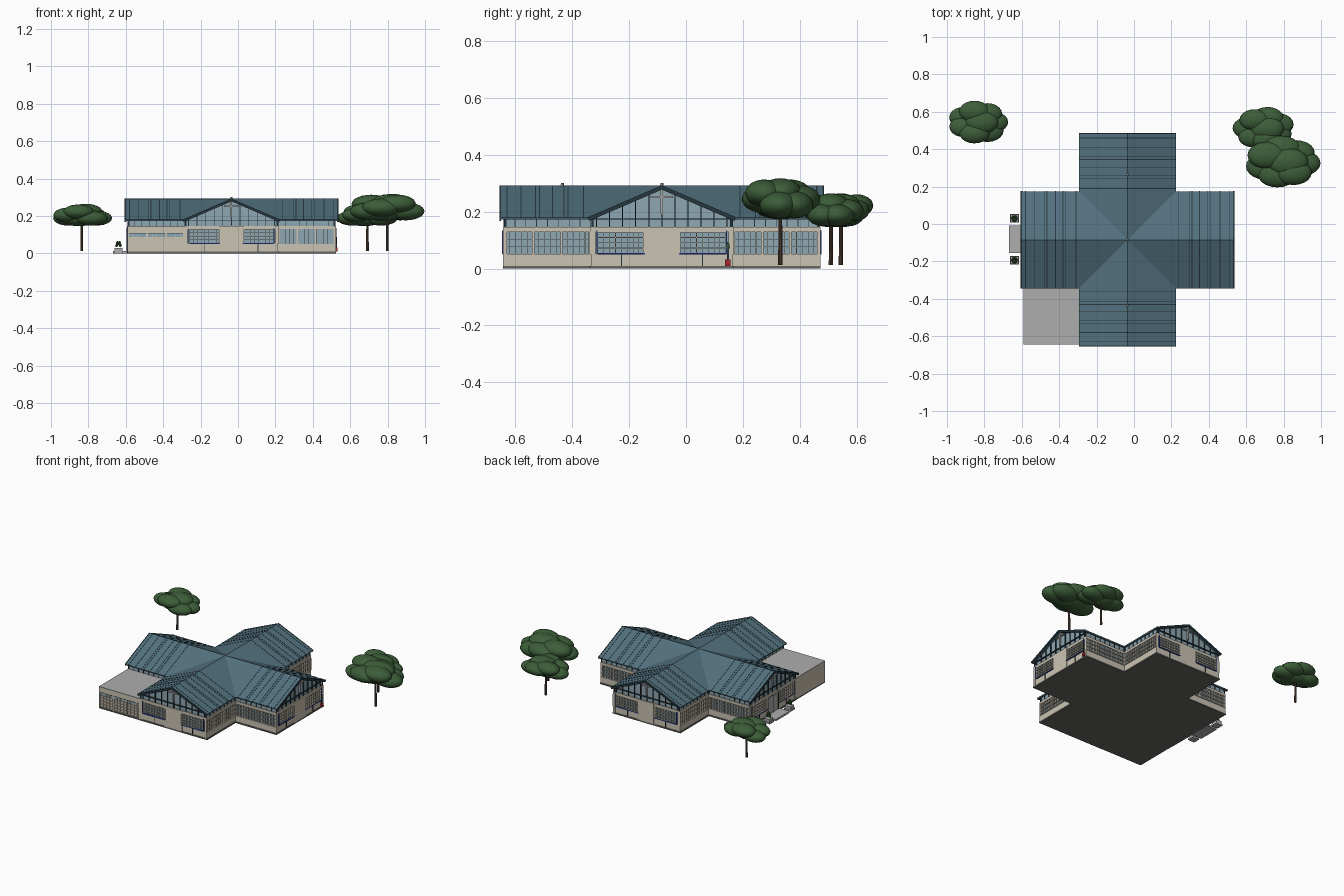
import bpy, bmesh, random
from math import pi, atan, cos, sin, hypot
from mathutils import Matrix, Vector

if "Cube" in bpy.data.objects:
    bpy.data.objects.remove(bpy.data.objects["Cube"])

random.seed(4)
CX, CY = -0.035, -0.085           # centre of the cross plan
WL, WW = 0.555, 0.25              # wall half length / half width
RL, RW = 0.57, 0.26               # roof half length / half width
EAVE, RIDGE = 0.18, 0.292
SLOPE = (RIDGE - EAVE) / RW
T = Matrix.Translation


def R(a, axis='Z'):
    return Matrix.Rotation(a, 4, axis)


def material(name, r, g, b):
    m = bpy.data.materials.new(name)
    m.diffuse_color = (r, g, b, 1)
    m.use_nodes = True
    m.node_tree.nodes["Principled BSDF"].inputs["Base Color"].default_value = m.diffuse_color
    return m


CREAM = material("cream", .60, .55, .45)
GLASS = material("glass", .27, .39, .44)
ROOF = material("roof_blue", .085, .165, .21)
DARK = material("dark_timber", .02, .04, .05)
GREY = material("grey", .42, .42, .42)
FLOOR = material("floor", .13, .13, .12)
BLUE = material("blue_trim", .02, .04, .30)
LEAF = material("leaf", .045, .11, .04)
BARK = material("bark", .10, .06, .04)
RED = material("red", .4, .02, .03)
parts = {}


def part(name, mat):
    if name not in parts:
        parts[name] = (bmesh.new(), mat)
    return parts[name][0]


def box(name, mat, lo, hi, M=Matrix()):
    lo, hi = Vector(lo), Vector(hi)
    bmesh.ops.create_cube(part(name, mat), size=1,
                          matrix=M @ T((lo + hi) / 2) @ Matrix.Diagonal((*(hi - lo), 1)))


def ball(name, mat, c, r, sub=2):
    bmesh.ops.create_icosphere(part(name, mat), subdivisions=sub, radius=1,
                               matrix=T(c) @ Matrix.Diagonal((*r, 1)))


def prism(name, mat, profile, length, M):
    bm = part(name, mat)
    a, b = [[bm.verts.new(M @ Vector((x, s * length, z))) for x, z in profile] for s in (-1, 1)]
    n = len(profile)
    bm.faces.new(a)
    bm.faces.new(b[::-1])
    for i in range(n):
        bm.faces.new((a[i], b[i], b[(i + 1) % n], a[(i + 1) % n]))


# window with a grid of bars; wall frame: x along, -y outward
def window(W, x0, x1, z0, z1, cols, rows):
    for i in range(cols + 1):
        x = x0 + (x1 - x0) * i / cols
        box("window_bars", CREAM, (x - .001, -.004, z0), (x + .001, .008, z1), W)
    for j in range(rows + 1):
        z = z0 + (z1 - z0) * j / rows
        box("window_bars", CREAM, (x0, -.004, z - .001), (x1, .008, z + .001), W)


CENTRE = T((CX, CY, 0))

# glazed core: two crossing gabled prisms
g = WW - .006
core = [(-g, .008), (g, .008), (g, EAVE - .003), (0, RIDGE - .012), (-g, EAVE - .003)]
for k in (0, 1):
    prism("glazed_core", GLASS, core, WL - .006, CENTRE @ R(k * pi / 2))

for k in range(4):                # front, right, back, left wings
    A = CENTRE @ R(k * pi / 2)
    # floor
    box("floor_slab", FLOOR, (-WW - .004, -WL - .004, 0), (WW + .004, 0, .009), A)

    # side walls of the wing
    h = (WL - WW) / 2
    for s in (-1, 1):
        W = A @ T((s * WW, -WW - h, 0)) @ R(s * pi / 2)
        box("side_wall", CREAM, (-h, 0, .009), (h, .01, .05), W)
        box("side_lintel", CREAM, (-h, -.002, .13), (h, .01, .147), W)
        for i in range(4):
            x = -h + .004 + (2 * h - .008) * i / 3
            box("side_post", CREAM, (x - .004, 0, .009), (x + .004, .01, .147), W)
        window(W, -h, h, .05, .13, 15, 3)
        for i in range(9):
            x = -h + 2 * h * i / 8
            box("eave_studs", DARK, (x - .0012, .002, .147), (x + .0012, .01, .184), W)

    # end wall
    W = A @ T((0, -WL, 0))
    box("end_lintel", CREAM, (-WW, -.002, .128), (WW, .01, .147), W)
    box("end_wall", CREAM, (-WW, 0, .009), (WW, .01, .052), W)
    if k == 3:                    # entrance
        box("entrance_door", GREY, (-.055, -.002, .01), (.055, .01, .12), W)
        for x in (-.055, 0, .055):
            box("door_frame", DARK, (x - .002, -.005, .01), (x + .002, .01, .128), W)
    else:
        box("centre_panel", CREAM, (-.055, -.004, .009), (.055, .01, .147), W)
    for s in (-1, 1):
        a, b = sorted((s * .06, s * .225))
        window(W, a, b, .054, .128, 8, 4)
        box("window_sill", BLUE, (a, -.006, .05), (b, .008, .055), W)
        c = (a + b) / 2
        box("sill_post", DARK, (c - .002, -.003, .01), (c + .002, .006, .05), W)
        for x in (.058, .242):
            box("end_post", CREAM, (s * x - .008, -.003, .009), (s * x + .008, .01, .147), W)
        box("corner_pipe", BLUE, (s * .228 - .002, -.007, .052), (s * .228 + .002, .003, .135), W)

    # gable timbers and light cross brace
    for i in range(-5, 6):
        x = i * .046
        box("gable_studs", DARK, (x - .0018, -.001, .147),
            (x + .0018, .01, RIDGE - .01 - SLOPE * abs(x)), W)
    box("gable_tie", DARK, (-WW, -.002, .172), (WW, .01, .177), W)
    box("gable_cross", GREY, (-.004, -.006, .19), (.004, .004, .28), W)
    box("gable_cross", GREY, (-.04, -.006, .249), (.04, .004, .256), W)

    # roof planes, bargeboards and seams
    bm = part("roof", ROOF)
    ang, L = atan(SLOPE), hypot(RW, RIDGE - EAVE)
    for s in (-1, 1):
        pts = [(0, 0, RIDGE), (0, -RL, RIDGE), (s * RW, -RL, EAVE), (s * RW, -RW, EAVE)]
        bm.faces.new([bm.verts.new(A @ Vector(p)) for p in pts[::s]])
        for d in (.275, .33, .345, .385, .43, .445, .495, .545):
            x0, x1 = sorted((0, s * L))
            box("roof_seams", DARK, (x0, -.0018, -.002), (x1, .0018, .001),
                A @ T((0, -d, RIDGE)) @ R(s * ang, 'Y'))
        box("bargeboard", DARK, (x0, -.004, -.013), (x1, .002, .001),
            A @ T((0, -RL + .003, RIDGE)) @ R(s * ang, 'Y'))

# ridge finials
for y in (CY - .35, CY, CY + .35):
    bmesh.ops.create_cone(part("ridge_finial", GREY), cap_ends=True, segments=8, radius1=.007,
                          radius2=.005, depth=.016, matrix=T((CX, y, RIDGE + .001)))

# flat-roofed garage in the front left corner
GX, GY, GX1, GY1 = -.592, -.643, -.285, -.335
box("garage_floor", FLOOR, (GX, GY, 0), (GX1, GY1, .009))
box("garage_walls", CREAM, (GX, GY + .008, .009), (GX1, GY1, .142))
box("garage_roof", GREY, (GX, GY, .142), (GX1, GY1, .147))
box("garage_lintel", CREAM, (GX, GY, .112), (GX1, GY + .01, .142))
dw = (GX1 - GX) / 3
for i in range(3):
    x = GX + i * dw
    box("garage_post", CREAM, (x, GY, .009), (x + .008, GY + .01, .115))
    box("garage_glazing", GLASS, (x + .008, GY + .006, .088), (x + dw, GY + .01, .106))
    W = T((x, GY + .006, 0))
    window(W, .008, dw, .012, .106, 4, 5)
    box("garage_door_rail", DARK, (.008, -.003, .106), (dw, .002, .11), W)
box("garage_post", CREAM, (GX1 - .008, GY, .009), (GX1, GY + .01, .115))

# entrance step and two planters
box("entrance_step", GREY, (-.668, -.155, 0), (-.592, -.007, .012))
for y in (-.194, .03):
    box("planter", GREY, (-.664, y - .023, 0), (-.614, y + .023, .012))
    box("planter", GREY, (-.660, y - .020, .012), (-.618, y + .020, .03))
    for i in range(6):
        a = i * pi / 3
        ball("planter_bush", LEAF, (-.639 + .01 * cos(a), y + .01 * sin(a), .042 + .008 * (i % 3)),
             (.009, .009, .009), 1)

# red pot with a plant beside the right gable
box("red_pot", RED, (.518, .138, .009), (.532, .157, .032))
box("pot_plant", DARK, (.522, .144, .032), (.528, .151, .07))
ball("pot_plant_top", LEAF, (.525, .147, .078), (.005, .007, .015), 1)


# trees: flattened overlapping leaf clumps on a thin trunk
def tree(x, y, rx, ry, z0, z1, turn):
    hz = z1 - z0
    for i in range(7):
        a = turn + i * 2 * pi / 7
        q = random.uniform(.48, .54)
        ball("tree_crown", LEAF, (x + rx * .5 * cos(a), y + ry * .5 * sin(a),
                                  z0 + hz * (.36 + .14 * (i % 3))),
             (rx * q, ry * q, hz * .33), 3)
    ball("tree_crown", LEAF, (x + rx * .12, y, z1 - hz * .33), (rx * .55, ry * .55, hz * .33), 3)
    ball("tree_crown", LEAF, (x - rx * .1, y, z0 + hz * .35), (rx * .6, ry * .6, hz * .35), 3)
    bmesh.ops.create_cone(part("tree_trunk", BARK), cap_ends=True, segments=10, radius1=.008,
                          radius2=.006, depth=z0 + .04 - .012,
                          matrix=T((x, y, (z0 + .04 + .012) / 2)))


tree(-.835, .545, .163, .115, .145, .265, 0)
tree(.692, .51, .163, .115, .145, .265, .4)
tree(.798, .332, .2, .136, .172, .318, .8)

# turn the collected parts into objects
for name, (bm, mat) in parts.items():
    if name == "roof":
        bmesh.ops.remove_doubles(bm, verts=bm.verts, dist=1e-4)
    bmesh.ops.recalc_face_normals(bm, faces=bm.faces)
    if name == "roof" and sum(f.normal.z for f in bm.faces) < 0:
        bmesh.ops.reverse_faces(bm, faces=bm.faces)
    for f in bm.faces:
        f.smooth = name in ("tree_crown",)
    me = bpy.data.meshes.new(name)
    bm.to_mesh(me)
    bm.free()
    me.materials.append(mat)
    ob = bpy.data.objects.new(name, me)
    bpy.context.collection.objects.link(ob)
    if name == "roof":
        sol = ob.modifiers.new("thickness", 'SOLIDIFY')
        sol.thickness = .008
        sol.offset = -1
